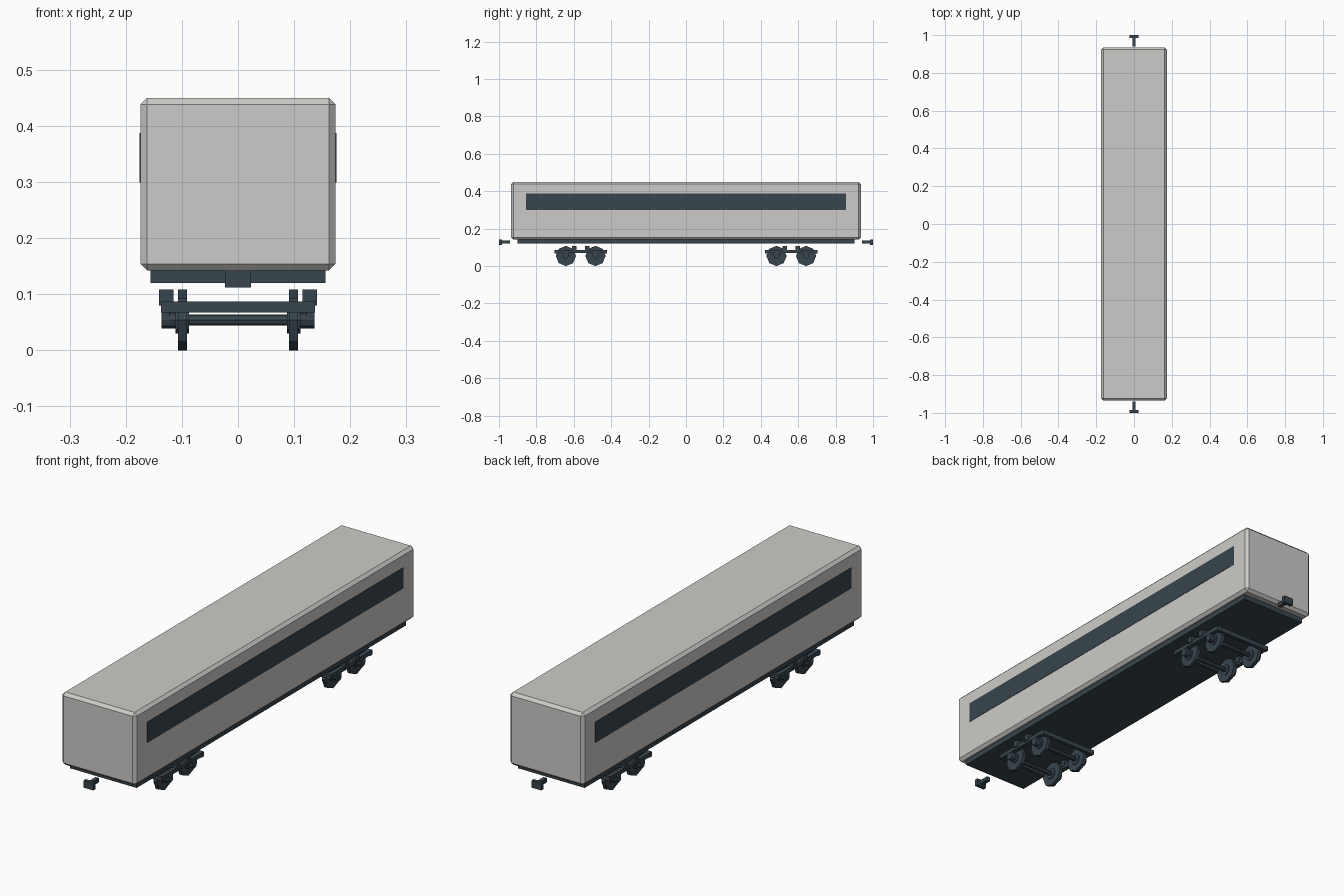
import bpy
from math import pi

cube = bpy.data.objects.get("Cube")
if cube:
    bpy.data.objects.remove(cube, do_unlink=True)


def make_material(name, rgb):
    mat = bpy.data.materials.new(name)
    mat.use_nodes = True
    mat.diffuse_color = (*rgb, 1)
    mat.node_tree.nodes["Principled BSDF"].inputs["Base Color"].default_value = (*rgb, 1)
    return mat


LIGHT = make_material("pale_grey", (0.61, 0.60, 0.58))
DARK = make_material("dark_slate", (0.039, 0.060, 0.075))


def box(name, x, y, z, mat=DARK):
    """Box from (low, high) ranges along each axis."""
    spans = (x, y, z)
    bpy.ops.mesh.primitive_cube_add(size=1, location=[(a + b) / 2 for a, b in spans])
    obj = bpy.context.object
    obj.name = name
    obj.scale = [b - a for a, b in spans]
    bpy.ops.object.transform_apply(location=False, rotation=False, scale=True)
    obj.data.materials.append(mat)
    return obj


def rod(name, x0, x1, y, z, radius, sides=8):
    """Low-poly cylinder lying across the car."""
    bpy.ops.mesh.primitive_cylinder_add(
        vertices=sides, radius=radius, depth=abs(x1 - x0),
        location=((x0 + x1) / 2, y, z), rotation=(0, pi / 2, 0))
    obj = bpy.context.object
    obj.name = name
    obj.data.materials.append(DARK)
    return obj


def pair(side, near, far):
    """x range mirrored to the chosen side."""
    return tuple(sorted((side * near, side * far)))


# Car body with chamfered edges, and the frame beneath it
body = box("body", (-0.174, 0.174), (-0.935, 0.935), (0.142, 0.45), LIGHT)
chamfer = body.modifiers.new("chamfer", "BEVEL")
chamfer.width = 0.012
chamfer.segments = 1
box("underframe", (-0.156, 0.156), (-0.90, 0.90), (0.12, 0.145))

for side, label in ((1, "left"), (-1, "right")):
    box(label + "_window_band", pair(side, 0.172, 0.1755), (-0.855, 0.855), (0.299, 0.387))

# Couplers
for end, label in ((-1, "front"), (1, "back")):
    box(label + "_coupler_head", (-0.023, 0.023), pair(end, 0.984, 1.0), (0.112, 0.142))
    box(label + "_coupler_shank", (-0.008, 0.008), pair(end, 0.94, 0.986), (0.12, 0.138))

# Bogies
AXLE_Z = 0.054
for end, label in ((-1, "front"), (1, "back")):
    centre = end * 0.563
    for tip in (-1, 1):
        # End beam, axle and spring seats
        edge = centre + tip * 0.132
        box(label + "_end_beam", (-0.137, 0.137), (edge - 0.008, edge + 0.008), (0.067, 0.087))
        axle_y = centre + tip * 0.079
        rod(label + "_axle", -0.1, 0.1, axle_y, AXLE_Z, 0.01)
        for side in (-1, 1):
            rod(label + "_wheel", side * 0.091, side * 0.107, axle_y, AXLE_Z, 0.054)
            rod(label + "_wheel_hub", side * 0.087, side * 0.111, axle_y, AXLE_Z, 0.024)
            rod(label + "_axle_box", side * 0.108, side * 0.136, axle_y, AXLE_Z, 0.015)
            box(label + "_axle_guide", pair(side, 0.122, 0.136),
                (axle_y - 0.015, axle_y + 0.015), (AXLE_Z, 0.075))
            seat = centre + tip * 0.035
            box(label + "_spring_block", pair(side, 0.115, 0.141),
                (seat - 0.012, seat + 0.012), (0.08, 0.108))
    for side in (-1, 1):
        box(label + "_side_frame", pair(side, 0.118, 0.137),
            (centre - 0.14, centre + 0.14), (0.07, 0.087))
